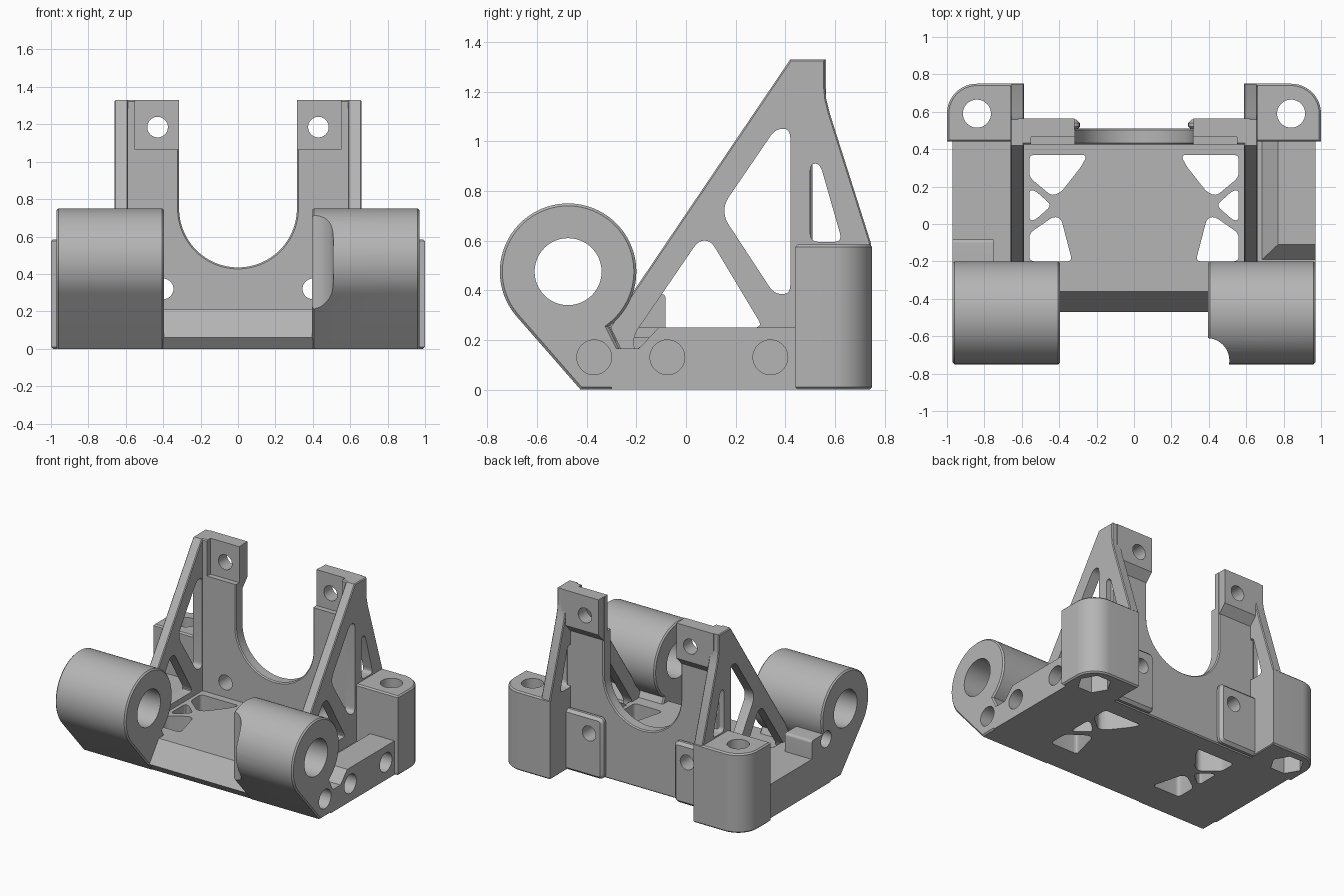
import bpy, bmesh, math
from mathutils import Vector

if "Cube" in bpy.data.objects:
    bpy.data.objects.remove(bpy.data.objects["Cube"])

grey = bpy.data.materials.new("plain grey")
grey.use_nodes = True
grey.diffuse_color = (0.46, 0.46, 0.46, 1)
grey.node_tree.nodes["Principled BSDF"].inputs["Base Color"].default_value = (0.46, 0.46, 0.46, 1)


def arc(cx, cy, r, a, b, n=32):
    angles = [math.radians(a + (b - a) * i / n) for i in range(n + 1)]
    return [(cx + r * math.cos(t), cy + r * math.sin(t)) for t in angles]


def circle(cx, cy, r, n=40):
    return arc(cx, cy, r, 0, 360, n)[:-1]


def rounded(points, r):
    """Fillet every corner of a polygon."""
    out, n = [], len(points)
    for i in range(n):
        prev, p, nxt = (Vector(points[(i + k) % n]) for k in (-1, 0, 1))
        a = p + (prev - p).normalized() * min(r, (prev - p).length * 0.45)
        b = p + (nxt - p).normalized() * min(r, (nxt - p).length * 0.45)
        for k in range(6):
            t = k / 5
            out.append(tuple(a * (1 - t) ** 2 + p * (2 * t * (1 - t)) + b * t * t))
    return out


def rect(x0, x1, y0, y1):
    return [(x0, y0), (x1, y0), (x1, y1), (x0, y1)]


def prism(name, axis, points, lo, hi, edge=0):
    """Extrude a profile along an axis, with optional softened end rims."""
    place = {"x": lambda a, b, c: (c, a, b),
             "y": lambda a, b, c: (a, c, b),
             "z": lambda a, b, c: (a, b, c)}[axis]
    bm = bmesh.new()
    base = [bm.verts.new(place(a, b, lo)) for a, b in points]
    top = [bm.verts.new(place(a, b, hi)) for a, b in points]
    caps = [bm.faces.new(base), bm.faces.new(top)]
    for i in range(len(points)):
        j = (i + 1) % len(points)
        bm.faces.new((base[i], base[j], top[j], top[i]))
    bmesh.ops.recalc_face_normals(bm, faces=bm.faces)
    if edge:
        rims = list({e for f in caps for e in f.edges})
        bmesh.ops.bevel(bm, geom=rims, offset=edge, segments=1, affect="EDGES")
    mesh = bpy.data.meshes.new(name)
    bm.to_mesh(mesh)
    bm.free()
    mesh.materials.append(grey)
    ob = bpy.data.objects.new(name, mesh)
    bpy.context.collection.objects.link(ob)
    return ob


def cut(ob, *cuts):
    """Subtract prisms given as (axis, points, lo, hi), then discard the cutters."""
    cutters = []
    for c in cuts:
        cutter = prism("cutter", *c)
        cutter.hide_render = True
        mod = ob.modifiers.new("cut", "BOOLEAN")
        mod.operation, mod.solver, mod.object = "DIFFERENCE", "EXACT", cutter
        cutters.append(cutter)
    deps = bpy.context.evaluated_depsgraph_get()
    mesh = bpy.data.meshes.new_from_object(ob.evaluated_get(deps))
    ob.modifiers.clear()
    ob.data = mesh
    for c in cutters:
        bpy.data.objects.remove(c)


def flip(points, s):
    return [(s * a, b) for a, b in points]


def span(s, a, b):
    return sorted((s * a, s * b))


# Floor with sloped front lip and triangular openings
floor = prism("floor", "x", [(-.42, 0), (-.47, .06), (-.36, .21), (.44, .21), (.44, 0)], -.6, .6)
openings = [
    [(.56, .37), (.25, .37), (.28, .31), (.39, .17), (.44, .15), (.56, .25)],
    [(.56, .18), (.53, .18), (.44, .10), (.53, .02), (.56, .02)],
    [(.56, -.20), (.33, -.20), (.39, .03), (.43, .04), (.56, -.05)],
]
cut(floor, *[("z", rounded(flip(o, s), .03), -.1, .4) for o in openings for s in (1, -1)])

# Back wall with a round-bottomed gap, recessed tabs and screw holes
gap = arc(0, .75, .315, 0, -180, 48)
wall = prism("back_wall", "y", [(-.62, 0), (-.62, 1.33), (-.315, 1.33)] + gap[::-1]
             + [(.315, 1.33), (.62, 1.33), (.62, 0)], .425, .51, .008)
screw_holes = [("y", circle(s * x, z, .055), .2, .8)
               for s in (1, -1) for x, z in ((.43, 1.185), (.4, .32))]
recesses = [("y", rect(*span(s, .25, .55), 1.065, 1.5), .3, .465) for s in (1, -1)]
cut(wall, *screw_holes, *recesses)

# Side window outlines (y, z)
windows = [
    [(-.21, .165), (-.19, .165), (-.10, .25), (.31, .25), (.10, .60), (.05, .60), (-.21, .22)],
    [(.155, .75), (.36, 1.05), (.42, 1.05), (.42, .385), (.355, .385), (.155, .69)],
    [(.50, .91), (.54, .91), (.63, .595), (.50, .595)],
]
brace_shape = ([(-.31, .25), (-.27, .165), (-.27, 0), (.74, 0), (.745, .59)]
               + [(.58, 1.11), (.565, 1.17), (.56, 1.22), (.56, 1.33), (.42, 1.33)])
barrel_shape = arc(-.475, .475, .275, -54, 220, 56) + [(-.425, 0), (-.27, 0), (-.27, .165)]

for s, side in ((1, "left"), (-1, "right")):
    # Triangular brace
    brace = prism(side + "_brace", "x", brace_shape, *span(s, .587, .66), .006)
    cut(brace, *[("x", rounded(w, .035), *span(s, .5, .8)) for w in windows])

    # Front barrel with a through bore
    barrel = prism(side + "_barrel", "x", barrel_shape, *span(s, .395, .97), .01)
    barrel_cuts = [("x", circle(-.475, .475, .135, 48), *span(s, .2, 1.2))]

    # Side ledge
    if s > 0:
        ledge = prism("left_ledge", "x", [(-.30, 0), (.46, 0), (.46, .25), (-.11, .25),
                                          (-.19, .165), (-.30, .165)], .65, .97)
        cut(ledge, ("y", [(.64, .165), (.685, .165), (.86, .34), (.64, .34)], -.5, .6),
            *[("x", circle(y, .13, .07), .87, 1.1) for y in (-.075, .34)])
        barrel_cuts += [("x", circle(-.37, .13, .07), .87, 1.1),
                        ("z", circle(.39, -.73, .12), -.2, 1)]
    else:
        prism("right_ledge", "x", [(-.30, 0), (.46, 0), (.46, .25), (-.30, .25)], -.97, -.65)
        block = prism("right_block", "x", rounded(rect(-.36, -.082, .1, .385), .02), -.97, -.75)
        socket = ("x", circle(-.25, .335, .06), -1.1, -.87)
        cut(block, socket)
        barrel_cuts.append(socket)
    cut(barrel, *barrel_cuts)

    # Rear mounting column with bolt hole and hexagonal nut pocket
    corner = arc(.84, .59, .16, 90, 0, 16)
    outline = [(.587, .44), (.587, .75)] + corner + [(1, .44)]
    column = prism(side + "_column", "z", flip(outline, s), 0, .585, .01)
    cut(column, ("z", circle(s * .84, .59, .075), -.1, .8),
        ("z", circle(s * .84, .59, .115, 6), -.1, .35))

    # Raised pads behind the screw holes
    upper = prism(side + "_upper_pad", "x", [(.50, 1.0), (.565, 1.07), (.565, 1.33), (.50, 1.33)],
                  *span(s, .318, .62))
    lower = prism(side + "_lower_pad", "y", rounded(rect(*span(s, .29, .62), 0, .45), .04),
                  .50, .56, .02)
    for pad in (upper, lower):
        cut(pad, *[h for h in screw_holes])

# Smooth the round surfaces, keep the hard edges
bpy.ops.object.select_all(action="DESELECT")
for ob in bpy.context.collection.objects:
    if ob.type == "MESH" and grey.name in ob.data.materials:
        ob.select_set(True)
        bpy.context.view_layer.objects.active = ob
bpy.ops.object.shade_smooth_by_angle(angle=math.radians(25))
